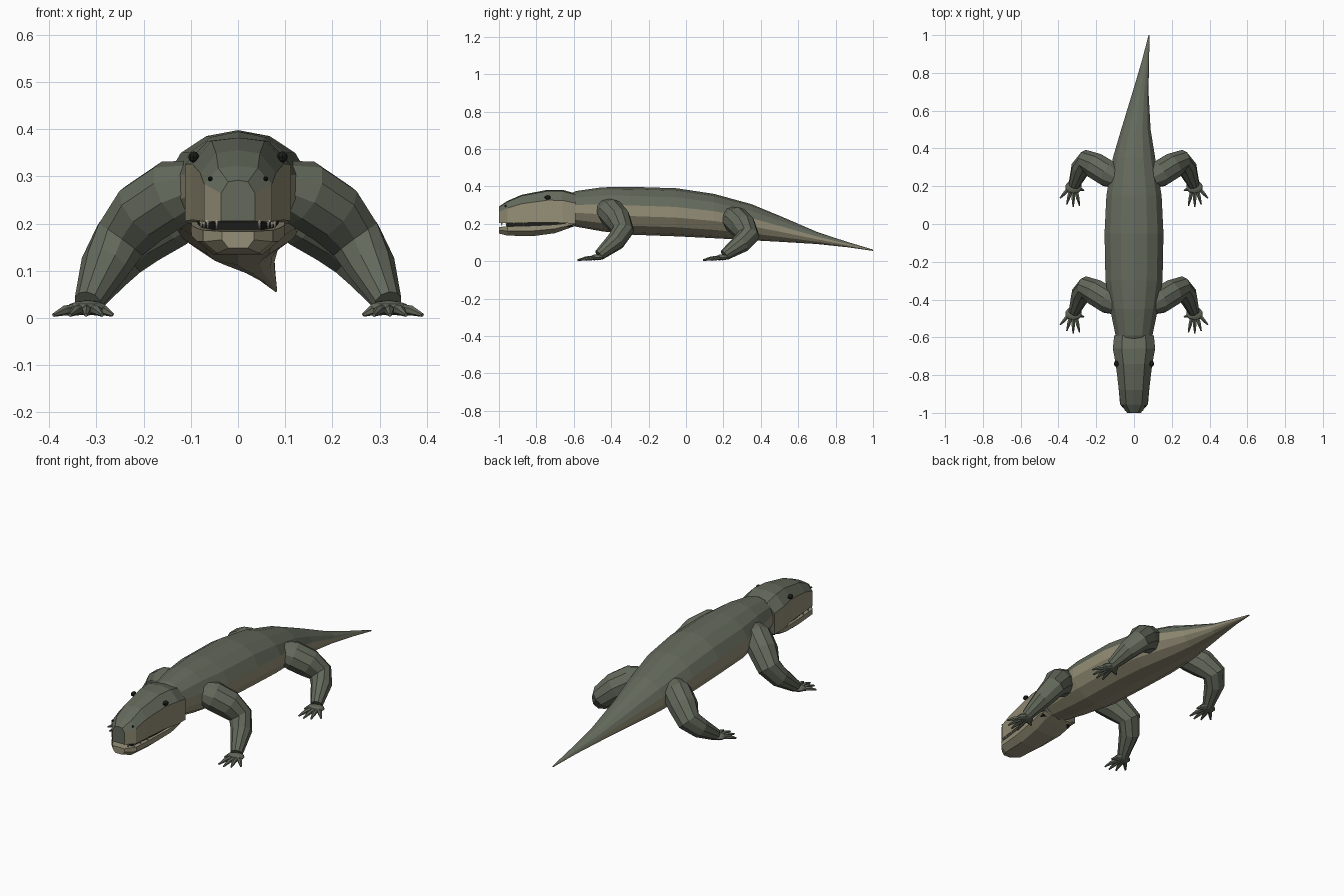
import bpy, bmesh, math
from mathutils import Vector, Matrix

if "Cube" in bpy.data.objects:
    bpy.data.objects.remove(bpy.data.objects["Cube"])


def material(name, rgb):
    m = bpy.data.materials.new(name)
    m.diffuse_color = (*rgb, 1)
    m.use_nodes = True
    m.node_tree.nodes["Principled BSDF"].inputs["Base Color"].default_value = m.diffuse_color
    return m


HIDE = material("hide", (0.125, 0.14, 0.105))
BELLY = material("belly", (0.30, 0.275, 0.185))
DARK = material("dark", (0.012, 0.012, 0.01))
IVORY = material("ivory", (0.6, 0.56, 0.42))


def finish(name, bm, mats, mirror=False, tan_below=None):
    """Make a flat-shaded object; faces whose normal z is low get the second material."""
    bmesh.ops.recalc_face_normals(bm, faces=bm.faces[:])
    bm.normal_update()
    if tan_below is not None:
        for f in bm.faces:
            f.material_index = 1 if f.normal.z < tan_below and abs(f.normal.y) < 0.9 else 0
    me = bpy.data.meshes.new(name)
    bm.to_mesh(me)
    bm.free()
    for m in mats:
        me.materials.append(m)
    ob = bpy.data.objects.new(name, me)
    bpy.context.collection.objects.link(ob)
    if mirror:
        ob.modifiers.new("Mirror", "MIRROR").use_mirror_merge = False
    return ob


def loft(bm, rings):
    """Skin a list of equal-length rings and cap both ends."""
    vs = [[bm.verts.new(p) for p in r] for r in rings]
    n = len(vs[0])
    for a, b in zip(vs, vs[1:]):
        for i in range(n):
            bm.faces.new((a[i], a[(i + 1) % n], b[(i + 1) % n], b[i]))
    bm.faces.new(vs[0])
    bm.faces.new(vs[-1])


def tube(bm, path, radii, sides):
    """Round tube along a path, carrying the ring frame along without twist."""
    pts = [Vector(p) for p in path]
    rings, n = [], Vector((0, 0, 1))
    for i, p in enumerate(pts):
        t = (pts[min(i + 1, len(pts) - 1)] - pts[max(i - 1, 0)]).normalized()
        n = (n - t * n.dot(t)).normalized()
        b = t.cross(n)
        rings.append([p + radii[i] * (n * math.cos(k * math.tau / sides) + b * math.sin(k * math.tau / sides))
                      for k in range(sides)])
    loft(bm, rings)


def ball(bm, center, size, u=10, v=6):
    m = Matrix.Translation(center) @ Matrix.Diagonal((*size, 1))
    bmesh.ops.create_uvsphere(bm, u_segments=u, v_segments=v, radius=1, matrix=m)


# Body and tail: y, centre x, half width, top z, bottom z
body = [(-0.64, 0, .09, .35, .20), (-0.59, 0, .10, .375, .185), (-0.45, 0, .13, .395, .16),
        (-0.30, 0, .155, .398, .142), (-0.05, 0, .16, .39, .133), (0.15, 0, .15, .36, .123),
        (0.35, 0, .115, .305, .112), (0.50, .01, .08, .243, .104), (0.70, .035, .043, .157, .092),
        (0.86, .06, .02, .104, .075), (1.0, .08, .003, .062, .055)]
bm = bmesh.new()
rings = []
for y, cx, w, top, bot in body:
    ring = []
    for k in range(14):
        a = k * math.tau / 14
        ring.append((cx + w * math.sin(a), y, (top + bot) / 2 + (top - bot) / 2 * math.cos(a)))
    rings.append(ring)
loft(bm, rings)
finish("body_and_tail", bm, [HIDE, BELLY], tan_below=0.25)


def block(name, stations, section, mats, tan_below=None):
    """Loft a normalised section (x, z 0..1) through y, half width, top, bottom stations."""
    bm = bmesh.new()
    loft(bm, [[(x * w, y, bot + z * (top - bot)) for x, z in section] for y, w, top, bot in stations])
    finish(name, bm, mats, tan_below=tan_below)


# Upper head with flat cheeks and a faceted crown
block("upper_head",
      [(-1.0, .036, .292, .205), (-0.955, .072, .322, .203), (-0.88, .08, .355, .205),
       (-0.74, .097, .382, .208), (-0.66, .112, .382, .205), (-0.59, .105, .362, .20)],
      [(-1, 0), (-1, .68), (-.58, .96), (0, 1), (.58, .96), (1, .68), (1, 0)],
      [HIDE, BELLY], 0.3)

# Lower jaw
block("lower_jaw",
      [(-1.0, .034, .183, .148), (-0.955, .074, .186, .137), (-0.82, .086, .19, .134),
       (-0.70, .098, .196, .15), (-0.63, .10, .205, .175), (-0.59, .09, .21, .19)],
      [(-1, 1), (-1, .5), (-.6, 0), (.6, 0), (1, .5), (1, 1)], [BELLY])

# Dark mouth lining between the jaws
block("mouth_lining", [(-0.96, .05, .215, .17), (-0.80, .075, .215, .175), (-0.61, .09, .215, .185)],
      [(-1, 1), (-1, 0), (1, 0), (1, 1)], [DARK])

# Teeth hanging from the upper jaw
bm = bmesh.new()
for x, y in [(.045, -.985), (.064, -.96), (.072, -.92), (.078, -.87)]:
    bmesh.ops.create_cone(bm, cap_ends=True, segments=6, radius1=0, radius2=.005, depth=.024,
                          matrix=Matrix.Translation((x, y, .196)))
finish("teeth", bm, [IVORY], mirror=True)

# Eyes and nostrils
bm = bmesh.new()
ball(bm, (.094, -.74, .341), (.012, .016, .012))
finish("eyes", bm, [DARK], mirror=True)
bm = bmesh.new()
ball(bm, (.059, -.965, .295), (.005, .006, .005), 8, 5)
finish("nostrils", bm, [DARK], mirror=True)


# Legs: upper limb, forearm, palm and five toes, mirrored to the other side
def leg(name, dy, drop):
    bm = bmesh.new()
    path = [(.09, -.43, .28), (.135, -.405, .265), (.20, -.365, .222), (.25, -.337, .165),
            (.283, -.375, .108), (.318, -.465, .032)]
    fall = [1, 1, .9, .7, .3, 0]
    tube(bm, [(x, y + dy, z - drop * f) for (x, y, z), f in zip(path, fall)],
         [.055, .073, .072, .06, .052, .03], 10)
    ball(bm, (.32, -.475 + dy, .021), (.045, .036, .016))
    for x, y in [(.265, -.492), (.288, -.573), (.322, -.58), (.356, -.566), (.391, -.533)]:
        tip = Vector((x, y + dy, .006))
        root = Vector((.32 + (x - .32) * .3, -.48 + dy, .018))
        knuckle = root.lerp(tip, .55) + Vector((0, 0, .004))
        tube(bm, [root, knuckle, tip], [.012, .0105, .004], 6)
    finish(name, bm, [HIDE], mirror=True)


leg("front_legs", 0, 0)
leg("hind_legs", .67, .042)
